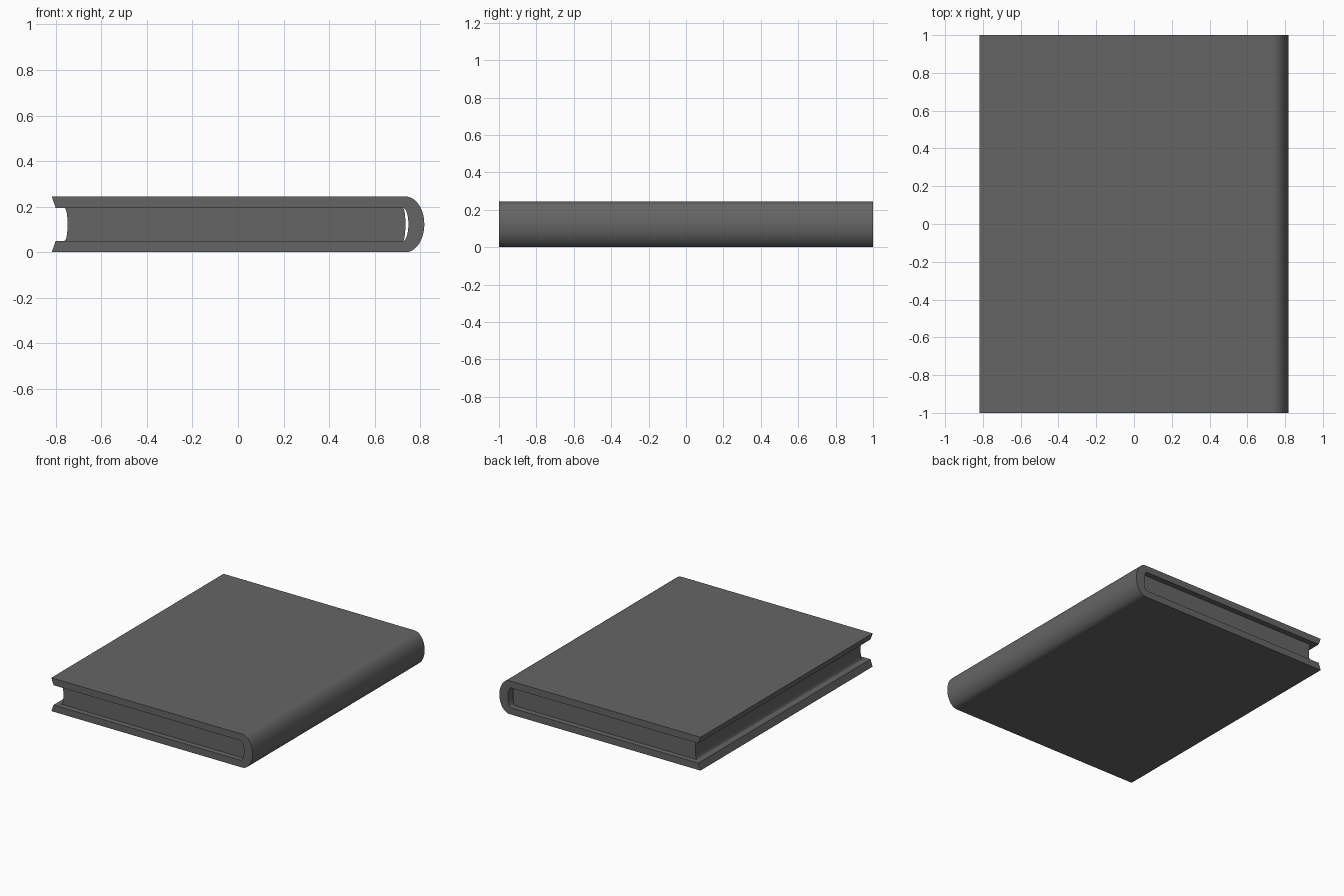
import bpy, bmesh, math

if "Cube" in bpy.data.objects:
    bpy.data.objects.remove(bpy.data.objects["Cube"])

H = 0.245          # total thickness of the book
MID = H / 2
T = 0.05           # cover board thickness
INSET = 0.04       # pages set back from the cover ends

dark_grey = bpy.data.materials.new("dark_grey")
dark_grey.diffuse_color = (0.13, 0.13, 0.13, 1)
dark_grey.use_nodes = True
dark_grey.node_tree.nodes["Principled BSDF"].inputs["Base Color"].default_value = dark_grey.diffuse_color


def bulge(x, depth, half_height, steps):
    """Elliptical arc in XZ from bottom to top, centred on the book's mid height."""
    angles = [math.pi * (i / steps - 0.5) for i in range(steps + 1)]
    return [(x + depth * math.cos(a), MID + half_height * math.sin(a)) for a in angles]


def extrude_profile(name, profile, half_length):
    """Solid made by sweeping a closed XZ profile along Y."""
    bm = bmesh.new()
    face = bm.faces.new([bm.verts.new((x, -half_length, z)) for x, z in profile])
    res = bmesh.ops.extrude_face_region(bm, geom=[face])
    moved = [g for g in res["geom"] if isinstance(g, bmesh.types.BMVert)]
    bmesh.ops.translate(bm, verts=moved, vec=(0, 2 * half_length, 0))
    bmesh.ops.recalc_face_normals(bm, faces=bm.faces)
    # split the concave end caps cleanly
    bmesh.ops.triangulate(bm, faces=[f for f in bm.faces if len(f.verts) > 4])
    mesh = bpy.data.meshes.new(name)
    bm.to_mesh(mesh)
    bm.free()
    mesh.materials.append(dark_grey)
    obj = bpy.data.objects.new(name, mesh)
    bpy.context.collection.objects.link(obj)
    return obj


# Cover: two boards with slanted fore edges joined by a rounded spine
outer = bulge(0.735, 0.083, MID, 20)
inner = bulge(0.724, 0.024, MID - T, 20)
cover = [(-0.818, 0)] + outer + [(-0.818, H), (-0.80, H - T)] + inner[::-1] + [(-0.80, T)]
extrude_profile("cover", cover, 1.0)

# Page block: hollowed fore edge and slightly rounded back
back = bulge(0.724, 0.011, MID - T, 16)
fore = bulge(-0.762, 0.014, MID - T, 16)
extrude_profile("page_block", back + fore[::-1], 1.0 - INSET)
